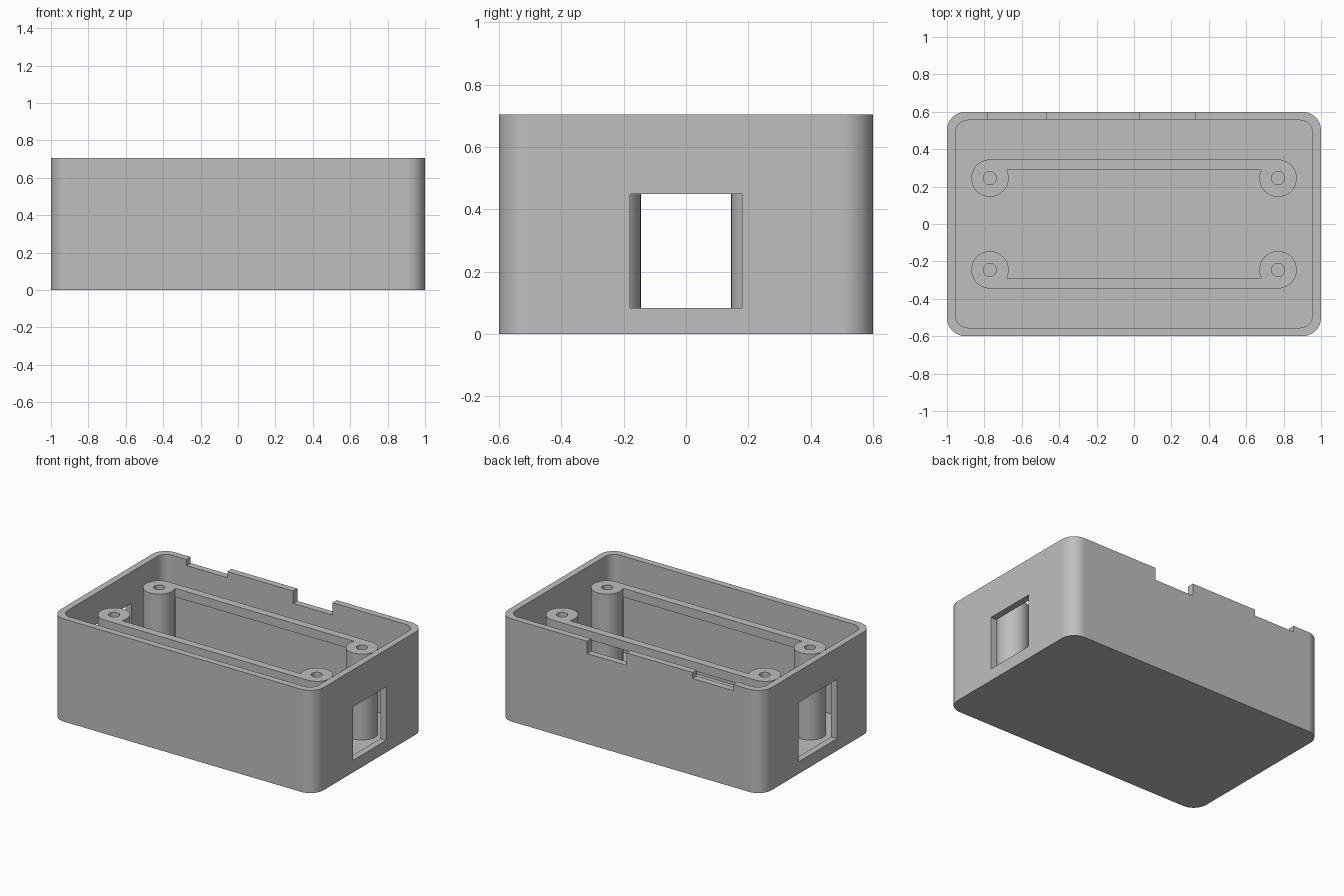
import bpy
import bmesh
from math import cos, sin, pi, radians

cube = bpy.data.objects.get("Cube")
if cube:
    bpy.data.objects.remove(cube, do_unlink=True)

# Single grey plastic
grey = bpy.data.materials.new("grey plastic")
grey.use_nodes = True
grey.diffuse_color = (0.52, 0.52, 0.52, 1)
grey.node_tree.nodes["Principled BSDF"].inputs["Base Color"].default_value = grey.diffuse_color

HEIGHT, WALL, FLOOR = 0.705, 0.045, 0.045
POST_X, POST_Y, POST_R, POST_TOP = 0.77, 0.245, 0.1, 0.635


def rounded_rect(hx, hy, r, steps=12):
    """Outline of a rounded rectangle, counter-clockwise."""
    points = []
    for k, (sx, sy) in enumerate([(1, 1), (-1, 1), (-1, -1), (1, -1)]):
        for i in range(steps + 1):
            a = (k + i / steps) * pi / 2
            points.append((sx * (hx - r) + r * cos(a), sy * (hy - r) + r * sin(a)))
    return points


def circle(cx, cy, r, steps=48):
    return [(cx + r * cos(2 * pi * i / steps), cy + r * sin(2 * pi * i / steps))
            for i in range(steps)]


def prism(name, outline, z0, z1):
    """Extrude a flat outline from z0 to z1."""
    bm = bmesh.new()
    face = bm.faces.new([bm.verts.new((x, y, z0)) for x, y in outline])
    top = bmesh.ops.extrude_face_region(bm, geom=[face])["geom"]
    bmesh.ops.translate(bm, vec=(0, 0, z1 - z0),
                        verts=[v for v in top if isinstance(v, bmesh.types.BMVert)])
    bmesh.ops.recalc_face_normals(bm, faces=bm.faces)
    mesh = bpy.data.meshes.new(name)
    bm.to_mesh(mesh)
    bm.free()
    mesh.materials.append(grey)
    obj = bpy.data.objects.new(name, mesh)
    bpy.context.collection.objects.link(obj)
    return obj


def box(name, x0, x1, y0, y1, z0, z1):
    return prism(name, [(x0, y0), (x1, y0), (x1, y1), (x0, y1)], z0, z1)


def select(obj):
    bpy.ops.object.select_all(action='DESELECT')
    obj.select_set(True)
    bpy.context.view_layer.objects.active = obj


def combine(target, tool, operation):
    """Apply a boolean and drop the tool object."""
    tool.hide_render = True
    select(target)
    mod = target.modifiers.new("combine", 'BOOLEAN')
    mod.operation, mod.solver, mod.object = operation, 'EXACT', tool
    bpy.ops.object.modifier_apply(modifier=mod.name)
    bpy.data.objects.remove(tool, do_unlink=True)


def finish(obj):
    select(obj)
    bpy.ops.object.shade_smooth_by_angle(angle=radians(30))
    obj.modifiers.new("even normals", 'WEIGHTED_NORMAL').keep_sharp = True


# Open-topped case
case = prism("case", rounded_rect(1, 0.6, 0.1), 0, HEIGHT)
combine(case, prism("cavity", rounded_rect(1 - WALL, 0.6 - WALL, 0.07), FLOOR, 1), 'DIFFERENCE')

# End windows, the one on the -x end a little larger
combine(case, box("right_window", 0.9, 1.1, -0.18, 0.18, 0.083, 0.45), 'DIFFERENCE')
combine(case, box("left_window", -1.1, -0.9, -0.21, 0.21, 0.083, 0.49), 'DIFFERENCE')

# Notches in the back rim
for x0, x1, depth in [(-0.78, -0.47, 0.042), (0.03, 0.33, 0.085)]:
    combine(case, box("notch", x0, x1, 0.5, 0.7, HEIGHT - depth, 1), 'DIFFERENCE')
finish(case)

# Screw posts joined in pairs by a thin rail
for side, name in [(-1, "front_support"), (1, "back_support")]:
    y_in, y_out = side * 0.29, side * (POST_Y + POST_R)
    support = box(name, -POST_X, POST_X, min(y_in, y_out), max(y_in, y_out),
                  POST_TOP - 0.06, POST_TOP)
    for x in (-POST_X, POST_X):
        combine(support, prism("post", circle(x, side * POST_Y, POST_R), FLOOR - 0.01, POST_TOP), 'UNION')
    for x in (-POST_X, POST_X):
        combine(support, prism("hole", circle(x, side * POST_Y, 0.035, 32), 0.2, 1), 'DIFFERENCE')
    finish(support)
